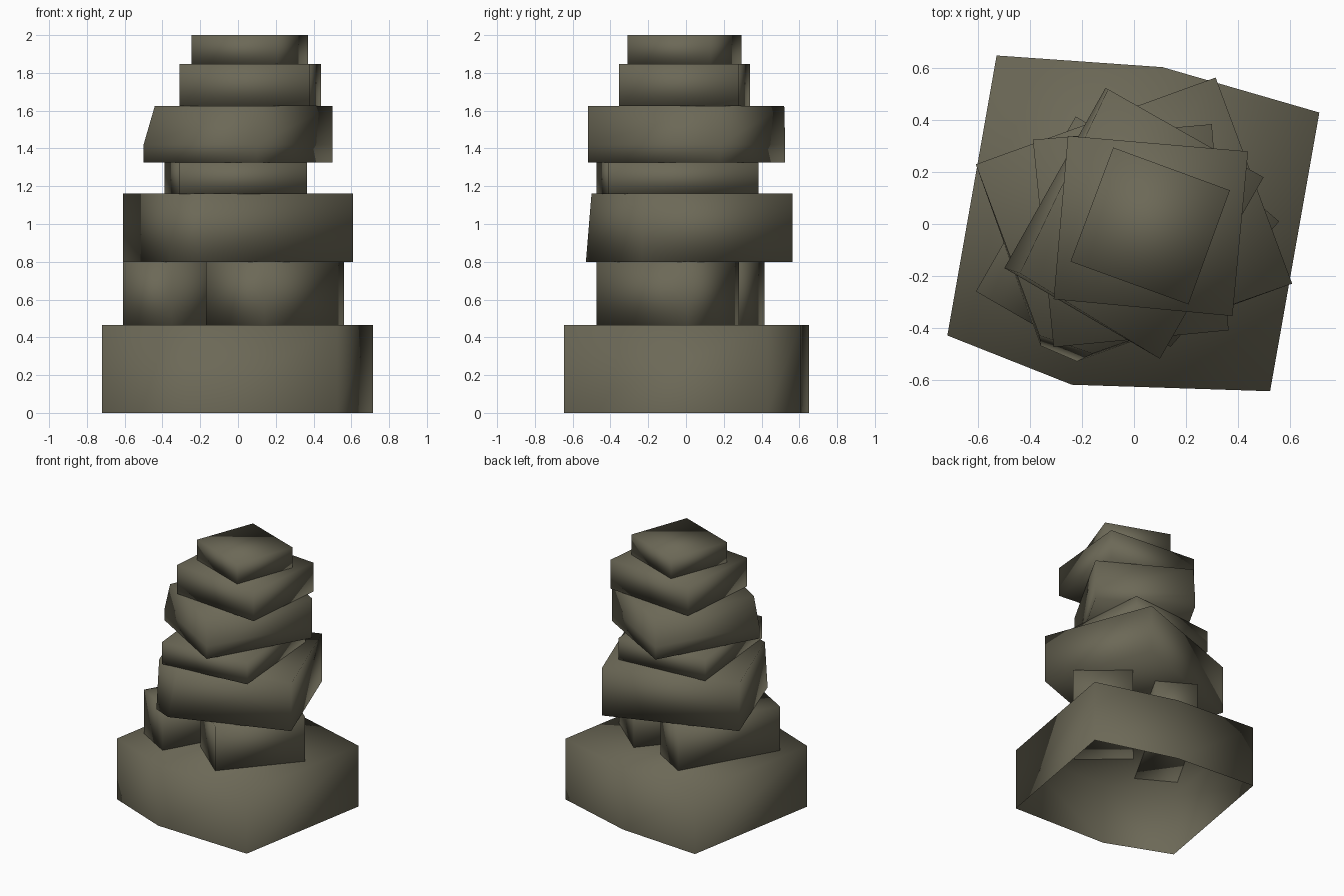
import bpy

if "Cube" in bpy.data.objects:
    bpy.data.objects.remove(bpy.data.objects["Cube"])

stone_mat = bpy.data.materials.new("olive grey stone")
stone_mat.diffuse_color = (0.15, 0.14, 0.095, 1.0)
stone_mat.use_nodes = True
stone_mat.node_tree.nodes["Principled BSDF"].inputs["Base Color"].default_value = stone_mat.diffuse_color


def stone(name, levels, open_bottom=False):
    """Loft a stone through (height, outline) levels; outlines run counter-clockwise."""
    n = len(levels[0][1])
    verts = [(x, y, z) for z, outline in levels for x, y in outline]
    faces = []
    for k in range(len(levels) - 1):
        a, b = k * n, (k + 1) * n
        for i in range(n):
            j = (i + 1) % n
            faces.append((a + i, a + j, b + j, b + i))
    top = (len(levels) - 1) * n
    faces.append(tuple(range(top, top + n)))
    if not open_bottom:
        faces.append(tuple(reversed(range(n))))
    mesh = bpy.data.meshes.new(name)
    mesh.from_pydata(verts, [], faces)
    mesh.materials.append(stone_mat)
    mesh.shade_smooth()  # soft, worn look over the few flat sides
    obj = bpy.data.objects.new(name, mesh)
    bpy.context.collection.objects.link(obj)
    return obj


def slab(name, z0, z1, outline, **kw):
    return stone(name, [(z0, outline), (z1, outline)], **kw)


# wide base, hollow underneath
slab("base_stone", 0.0, 0.465,
     [(-0.72, -0.43), (-0.24, -0.62), (0.525, -0.645),
      (0.715, 0.43), (0.11, 0.605), (-0.53, 0.65)], open_bottom=True)

# pair of supporting stones side by side
slab("left_support_stone", 0.46, 0.802,
     [(-0.61, -0.26), (-0.35, -0.41), (0.03, 0.265), (-0.225, 0.415)])
slab("right_support_stone", 0.46, 0.802,
     [(0.14, -0.475), (0.56, 0.01), (0.245, 0.28), (-0.17, -0.21)])

# big slab with one chipped corner
stone("large_slab", [
    (0.80, [(-0.61, 0.23), (-0.36, -0.47), (-0.22, -0.53), (0.61, -0.23), (0.315, 0.565)]),
    (1.162, [(-0.61, 0.23), (-0.365, -0.43), (-0.16, -0.5), (0.61, -0.23), (0.315, 0.565)])])

# thin stone
slab("thin_stone", 1.16, 1.326,
     [(-0.31, -0.475), (0.365, -0.41), (0.3, 0.385), (-0.39, 0.325)])

# thick stone whose left corner is worn away near the top
thick = [(-0.5, -0.17), (0.1, -0.52), (0.5, 0.18), (-0.11, 0.525)]
stone("thick_stone", [
    (1.325, thick), (1.42, thick),
    (1.626, [(-0.44, -0.19), (0.1, -0.52), (0.5, 0.18), (-0.1, 0.52)])])

# two cap stones
slab("upper_stone", 1.625, 1.846,
     [(-0.31, -0.29), (0.38, -0.355), (0.44, 0.28), (-0.255, 0.34)])
slab("top_stone", 1.845, 2.0,
     [(-0.245, -0.145), (0.21, -0.31), (0.37, 0.13), (-0.08, 0.295)])
